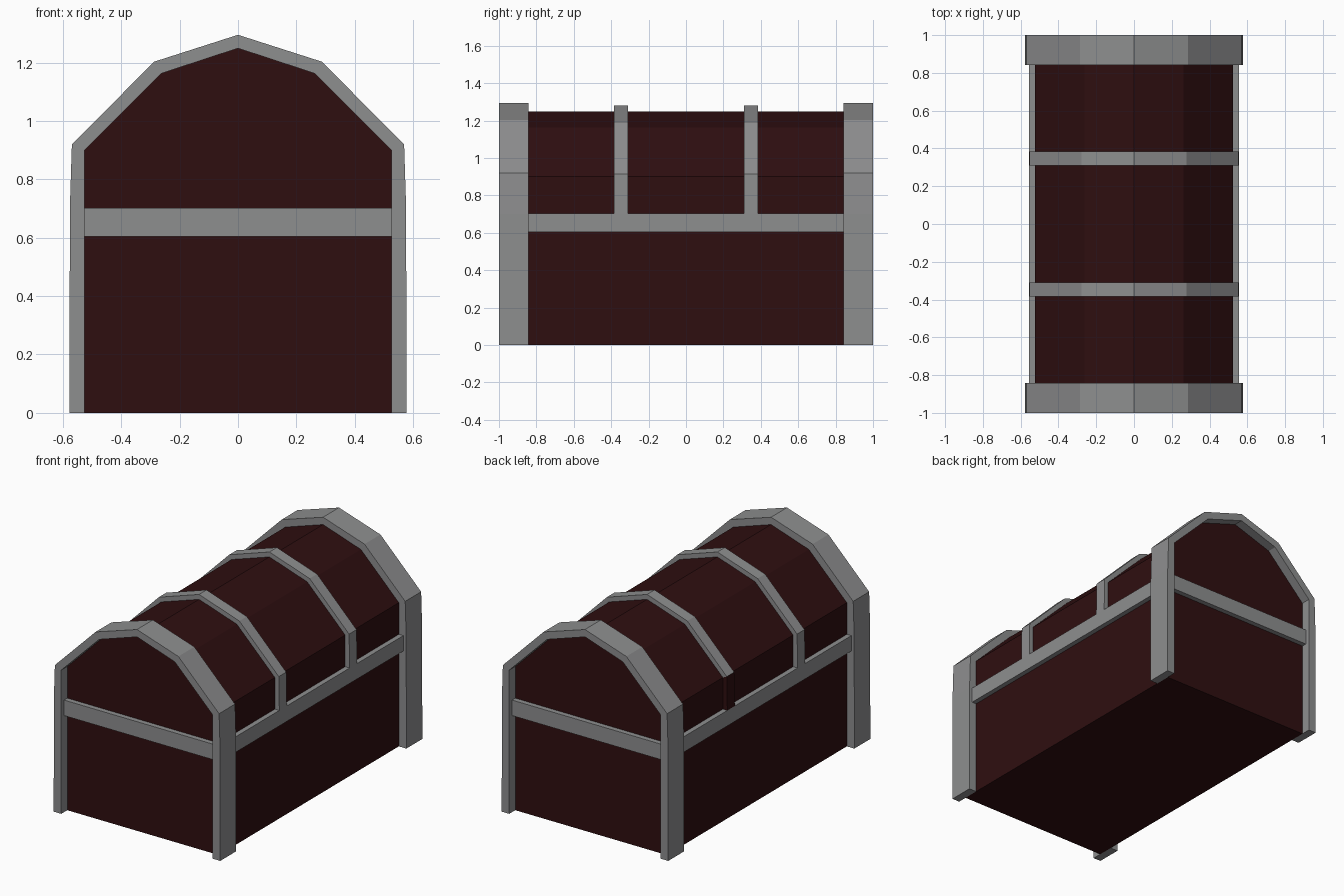
import bpy, bmesh

if "Cube" in bpy.data.objects:
    bpy.data.objects.remove(bpy.data.objects["Cube"])


def material(name, rgb):
    m = bpy.data.materials.new(name)
    m.diffuse_color = (*rgb, 1)
    m.use_nodes = True
    m.node_tree.nodes["Principled BSDF"].inputs["Base Color"].default_value = m.diffuse_color
    return m


WOOD = material("dark red wood", (0.028, 0.0045, 0.0052))
METAL = material("grey metal", (0.27, 0.272, 0.275))


def finish(bm, name, mats):
    bmesh.ops.recalc_face_normals(bm, faces=bm.faces)
    me = bpy.data.meshes.new(name)
    bm.to_mesh(me)
    bm.free()
    for m in mats:
        me.materials.append(m)
    ob = bpy.data.objects.new(name, me)
    bpy.context.collection.objects.link(ob)
    return ob


def mirrored(half):
    """Half profile from +x foot to the apex -> full profile."""
    return half + [(-x, z) for x, z in reversed(half[:-1])]


def box(name, x0, x1, y0, y1, z0, z1, mat):
    bm = bmesh.new()
    bmesh.ops.create_cube(bm, size=1)
    for v in bm.verts:
        v.co = (x1 if v.co.x > 0 else x0, y1 if v.co.y > 0 else y0,
                z1 if v.co.z > 0 else z0)
    return finish(bm, name, [mat])


def arch(name, outer, inner, y0, y1, mats):
    """Arched hoop: rectangular section swept along the chest profile."""
    bm = bmesh.new()
    rings = []
    for (xo, zo), (xi, zi) in zip(mirrored(outer), mirrored(inner)):
        rings.append([bm.verts.new(c) for c in
                      ((xo, y0, zo), (xo, y1, zo), (xi, y1, zi), (xi, y0, zi))])
    for a, b in zip(rings, rings[1:]):
        for i in range(4):
            j = (i + 1) % 4
            bm.faces.new((a[i], a[j], b[j], b[i]))
    bm.faces.new(rings[0])
    bm.faces.new(rings[-1])
    return finish(bm, name, mats)


# Wooden chest with faceted lid
shell = [(0.525, 0.0), (0.525, 0.90), (0.262, 1.163), (0.0, 1.249)]
bm = bmesh.new()
face = bm.faces.new([bm.verts.new((x, -0.94, z)) for x, z in mirrored(shell)])
ext = bmesh.ops.extrude_face_region(bm, geom=[face], use_keep_orig=True)
for g in ext["geom"]:
    if isinstance(g, bmesh.types.BMVert):
        g.co.y = 0.94
finish(bm, "chest_body", [WOOD])

# Wide end frames: corner posts joined by the arch
frame_out = [(0.577, 0.0), (0.576, 0.70), (0.569, 0.92), (0.287, 1.203), (0.0, 1.295)]
frame_in = [(0.525, 0.0), (0.525, 0.70)] + shell[1:]
arch("front_frame", frame_out, frame_in, -1.0, -0.842, [METAL])
arch("back_frame", frame_out, frame_in, 0.842, 1.0, [METAL])

# Narrow lid straps
strap_out = [(0.556, 0.70), (0.552, 0.913), (0.279, 1.188), (0.0, 1.28)]
strap_in = [(0.525, 0.70)] + shell[1:]
for name, y in (("front_strap", -0.348), ("back_strap", 0.348)):
    strap = arch(name, strap_out, strap_in, y - 0.037, y + 0.037, [METAL, WOOD])
    # One lower strap end is wood coloured
    for p in strap.data.polygons:
        if y > 0 and p.center.x < -0.5 and p.center.z < 0.85:
            p.material_index = 1

# Horizontal bands below the lid
for side, s in (("right", 1), ("left", -1)):
    xs = sorted((s * 0.52, s * 0.556))
    box(side + "_band", *xs, -0.845, 0.845, 0.605, 0.702, METAL)
for side, s in (("front", -1), ("back", 1)):
    ys = sorted((s * 0.93, s * 0.972))
    box(side + "_band", -0.526, 0.526, *ys, 0.605, 0.702, METAL)
